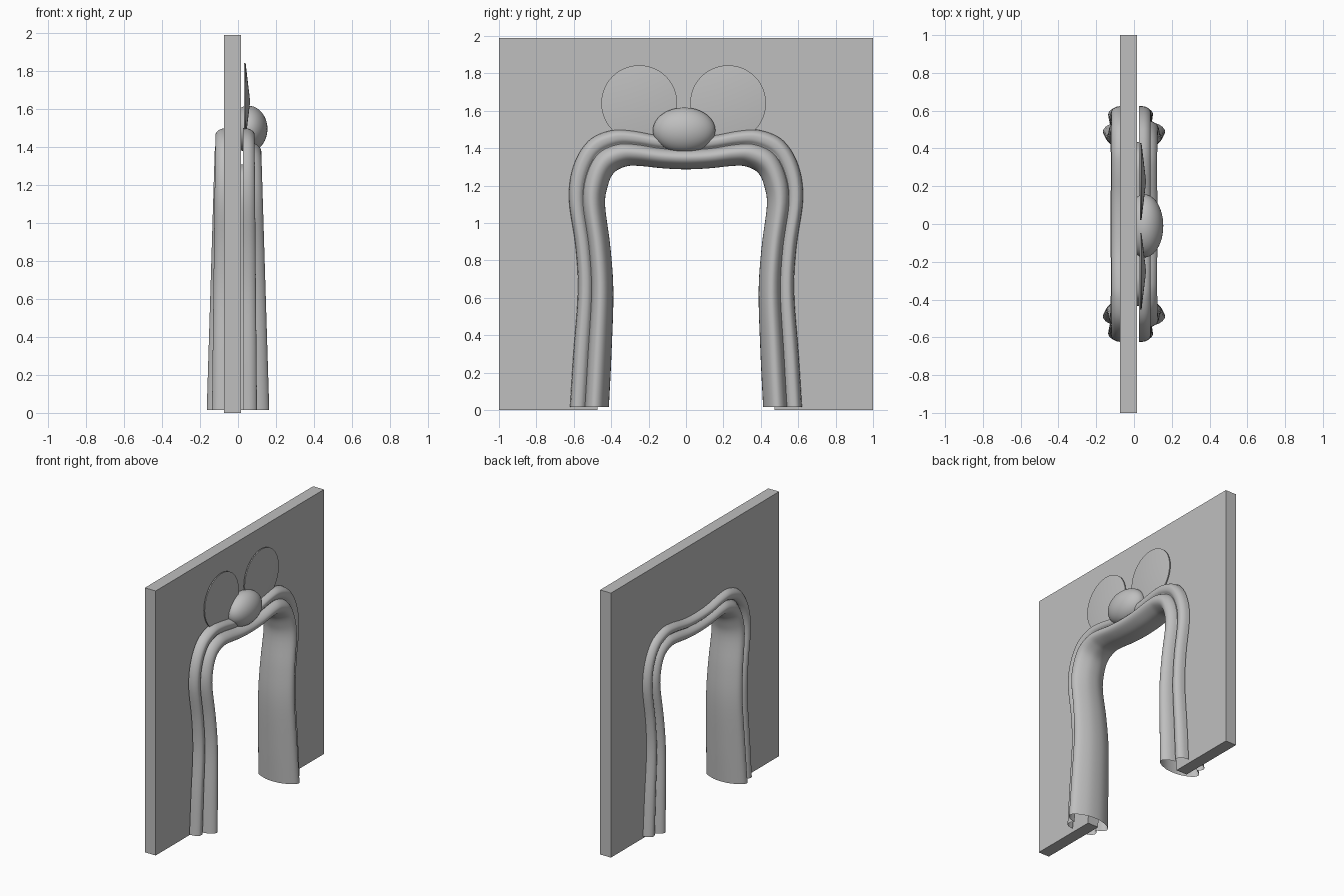
import bpy
import bmesh
from math import radians
from mathutils import Matrix, Vector

cube = bpy.data.objects.get("Cube")
if cube:
    bpy.data.objects.remove(cube, do_unlink=True)

# One plain grey for every part
grey = bpy.data.materials.new("plain grey")
grey.use_nodes = True
colour = (0.52, 0.52, 0.52, 1)
grey.diffuse_color = colour
grey.node_tree.nodes["Principled BSDF"].inputs["Base Color"].default_value = colour


def finish(bm, name, smooth=True, fix_normals=True):
    """Turn a bmesh into a named, coloured object."""
    if fix_normals:
        bmesh.ops.recalc_face_normals(bm, faces=bm.faces)
    mesh = bpy.data.meshes.new(name)
    bm.to_mesh(mesh)
    bm.free()
    mesh.materials.append(grey)
    obj = bpy.data.objects.new(name, mesh)
    bpy.context.collection.objects.link(obj)
    if smooth:
        bpy.ops.object.select_all(action="DESELECT")
        obj.select_set(True)
        bpy.context.view_layer.objects.active = obj
        bpy.ops.object.shade_smooth_by_angle(angle=radians(35))
    return obj


def spline(points, steps):
    """Smooth curve that passes through all the points."""
    pts = [Vector(p) for p in points]
    pts = [2 * pts[0] - pts[1]] + pts + [2 * pts[-1] - pts[-2]]
    curve = []
    for a, b, c, d in zip(pts, pts[1:], pts[2:], pts[3:]):
        for s in range(steps):
            t = s / steps
            curve.append(0.5 * (2 * b + (c - a) * t
                                + (2 * a - 5 * b + 4 * c - d) * t ** 2
                                + (3 * b - a - 3 * c + d) * t ** 3))
    return curve + [pts[-2]]


def mirrored(points):
    """Continue a half outline across the centre plane."""
    return points + [(-y, z) for y, z in reversed(points[:-1])]


# Outer and inner edges of the wavy arch, one half as (y, z)
outer_half = [(.62, .015), (.602, .3), (.578, .63), (.59, .87), (.626, 1.13),
              (.60, 1.31), (.52, 1.44), (.40, 1.495), (.29, 1.495),
              (.14, 1.468), (0, 1.46)]
inner_half = [(.41, .015), (.396, .3), (.386, .63), (.402, .87), (.43, 1.09),
              (.418, 1.19), (.385, 1.265), (.32, 1.3), (.25, 1.303),
              (.12, 1.29), (0, 1.285)]
outer = spline(mirrored(outer_half), 5)
inner = spline(mirrored(inner_half), 5)

# Moulding section as (share of the way from outer to inner edge, x)
front_bead = [(0, .03), (.03, .07), (.11, .095), (.2, .1), (.3, .095), (.38, .08)]
back_bead = [(.38, -.11), (.3, -.13), (.2, -.137), (.11, -.13), (.03, -.105), (0, -.06)]
half_lining = [(.42, .12), (.5, .15), (.62, .165), (.77, .15), (.9, .1), (.98, .04)]
lining = ([front_bead[-1]] + half_lining
          + [(t, -x) for t, x in reversed(half_lining)] + [back_bead[0]])
section = spline(front_bead, 3)[:-1] + spline(lining, 3) + spline(back_bead, 3)[1:]

# Arch moulding: the section follows the arch and grows slimmer upwards
bm = bmesh.new()
rows = []
for o, i in zip(outer, inner):
    row = []
    for t, x in section:
        y, z = o.lerp(i, t)
        taper = 0.13 if t < 0.39 else 0.27
        row.append(bm.verts.new((x * (1 - taper * z / 1.45), y, z)))
    rows.append(row)
for low, high in zip(rows, rows[1:]):
    for j in range(len(section) - 1):
        bm.faces.new((low[j], high[j], high[j + 1], low[j + 1]))
finish(bm, "arch_moulding", fix_normals=False)

# Wall slab with the doorway cut into its outline
doorway = [o.lerp(i, 0.7) for o, i in zip(outer, inner)]
doorway[0].y = doorway[-1].y = 0
outline = [(-1, 0), (-1, 1.99), (1, 1.99), (1, 0)] + [tuple(p) for p in doorway]
bm = bmesh.new()
face = bm.faces.new([bm.verts.new((-.075, y, z)) for y, z in outline])
made = bmesh.ops.extrude_face_region(bm, geom=[face])
bmesh.ops.translate(bm, vec=(.09, 0, 0),
                    verts=[v for v in made["geom"] if isinstance(v, bmesh.types.BMVert)])
finish(bm, "wall", smooth=False)

# Two round ears: thin discs with a shallow cone on the front
for name, y in (("left_ear", .225), ("right_ear", -.25)):
    bm = bmesh.new()
    for r1, r2, depth, x in ((.203, .203, .008, .036), (.203, 0, .024, .052)):
        place = Matrix.Translation((x, y, 1.64)) @ Matrix.Rotation(radians(90), 4, "Y")
        bmesh.ops.create_cone(bm, cap_ends=True, segments=48, radius1=r1,
                              radius2=r2, depth=depth, matrix=place)
    finish(bm, name)

# Oval nose over the middle of the arch
bm = bmesh.new()
bmesh.ops.create_uvsphere(bm, u_segments=48, v_segments=24, radius=1,
                          matrix=Matrix.Translation((.055, -.01, 1.495))
                          @ Matrix.Diagonal((.1, .167, .122, 1)))
finish(bm, "nose")
